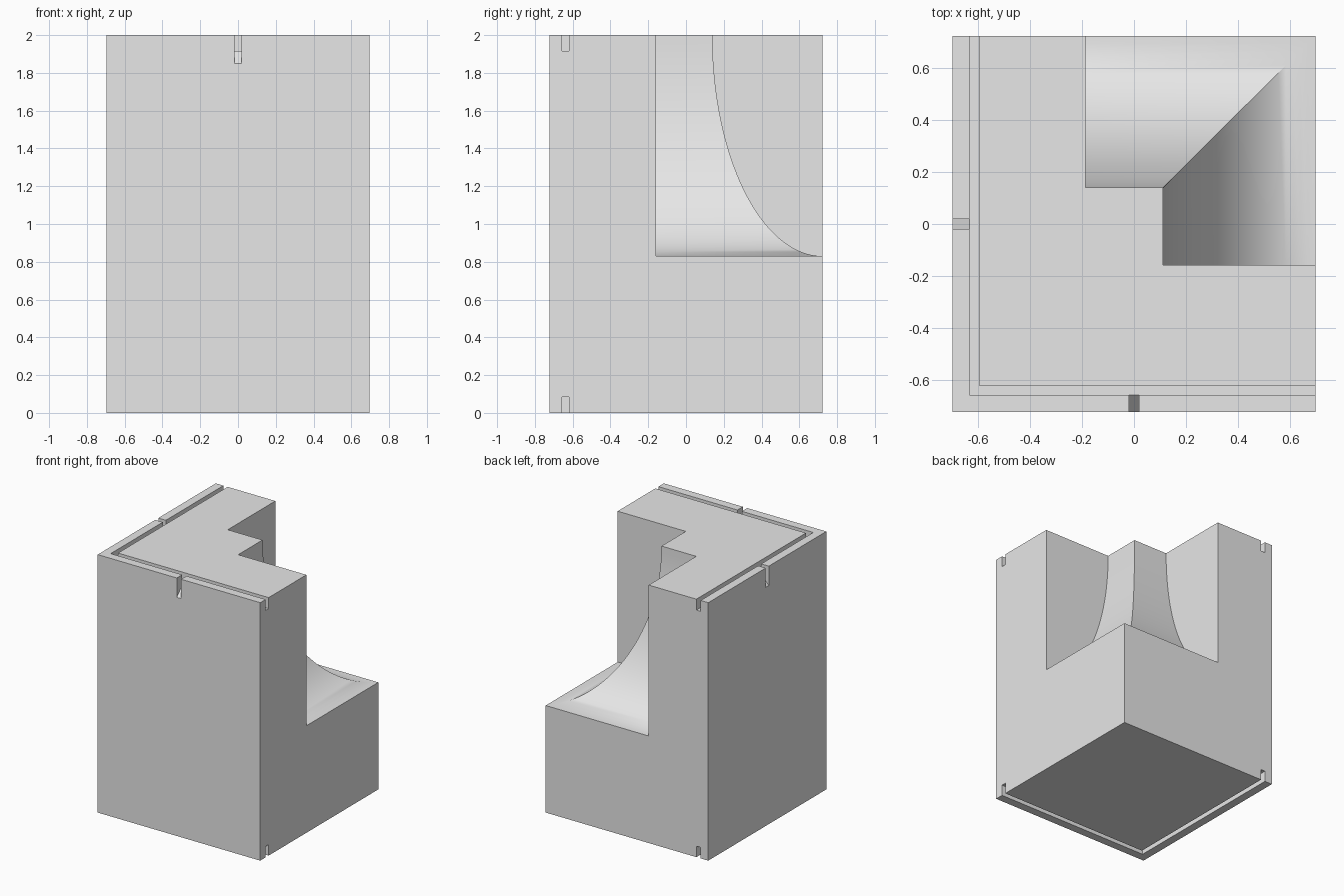
import bpy
import bmesh
import math

cube = bpy.data.objects.get("Cube")
if cube:
    bpy.data.objects.remove(cube, do_unlink=True)

W, D, H = 0.697, 0.723, 2.0      # half width, half depth, height
OUT = 0.2                        # how far cutters run past the block

grey = bpy.data.materials.new("plain grey")
grey.use_nodes = True
grey.diffuse_color = (0.8, 0.8, 0.8, 1)
grey.node_tree.nodes["Principled BSDF"].inputs["Base Color"].default_value = (0.8, 0.8, 0.8, 1)


def prism(name, outline, axis, lo, hi):
    """Extrude a 2D outline along an axis; outline is (y,z), (x,z) or (x,y)."""
    bm = bmesh.new()
    verts = []
    for a, b in outline:
        co = [a, b]
        co.insert(axis, lo)
        verts.append(bm.verts.new(co))
    face = bm.faces.new(verts)
    new = bmesh.ops.extrude_face_region(bm, geom=[face])["geom"]
    offset = [0, 0, 0]
    offset[axis] = hi - lo
    bmesh.ops.translate(bm, vec=offset, verts=[v for v in new if isinstance(v, bmesh.types.BMVert)])
    bmesh.ops.recalc_face_normals(bm, faces=bm.faces)
    mesh = bpy.data.meshes.new(name)
    bm.to_mesh(mesh)
    bm.free()
    mesh.materials.append(grey)
    obj = bpy.data.objects.new(name, mesh)
    bpy.context.collection.objects.link(obj)
    return obj


def carve(target, cutter):
    """Subtract a cutter, then discard it."""
    bpy.context.view_layer.objects.active = target
    mod = target.modifiers.new("carve", 'BOOLEAN')
    mod.operation = 'DIFFERENCE'
    mod.solver = 'EXACT'
    mod.object = cutter
    bpy.ops.object.modifier_apply(modifier=mod.name)
    bpy.data.objects.remove(cutter, do_unlink=True)


def cove(start, edge, floor=0.83, steps=32):
    """Quarter-ellipse hollow from the top down to the outer edge."""
    pts = []
    for i in range(steps + 1):
        t = math.pi / 2 * i / steps
        pts.append((edge - (edge - start) * math.cos(t), H - (H - floor) * math.sin(t)))
    return pts + [(edge + OUT, floor), (edge + OUT, H + OUT), (start, H + OUT)]


# Solid block
block = prism("corner_block", [(-W, -D), (W, -D), (W, D), (-W, D)], 2, 0, H)

# Two curved hollows crossing at the back corner
carve(block, prism("back_cove", cove(0.14, D), 0, -0.186, W + 2 * OUT))
carve(block, prism("side_cove", cove(0.112, W), 1, -0.158, D + 2 * OUT))

# L-shaped grooves in the top and the underside
xo, xi, yo, yi = -0.632, -0.595, -0.657, -0.62
groove = [(xo, yo), (W + OUT, yo), (W + OUT, yi), (xi, yi), (xi, D + OUT), (xo, D + OUT)]
carve(block, prism("top_groove", groove, 2, H - 0.085, H + OUT))
carve(block, prism("bottom_groove", groove, 2, -OUT, 0.085))


# Sloping drain slots from the top groove out through the front and left-hand walls
def slot(edge, inner):
    low, high = H - 0.15, H - 0.083
    slope = (high - low) / (inner + edge)
    return [(-edge - OUT, low - slope * OUT), (inner + 0.01, high + slope * 0.01),
            (inner + 0.01, H + OUT), (-edge - OUT, H + OUT)]


carve(block, prism("front_slot", slot(D, yo), 0, -0.019, 0.019))
carve(block, prism("side_slot", slot(W, xo), 1, -0.019, 0.019))

# Smooth coves, crisp edges
bpy.ops.object.select_all(action='DESELECT')
block.select_set(True)
bpy.context.view_layer.objects.active = block
bpy.ops.object.shade_smooth_by_angle(angle=math.radians(30))
